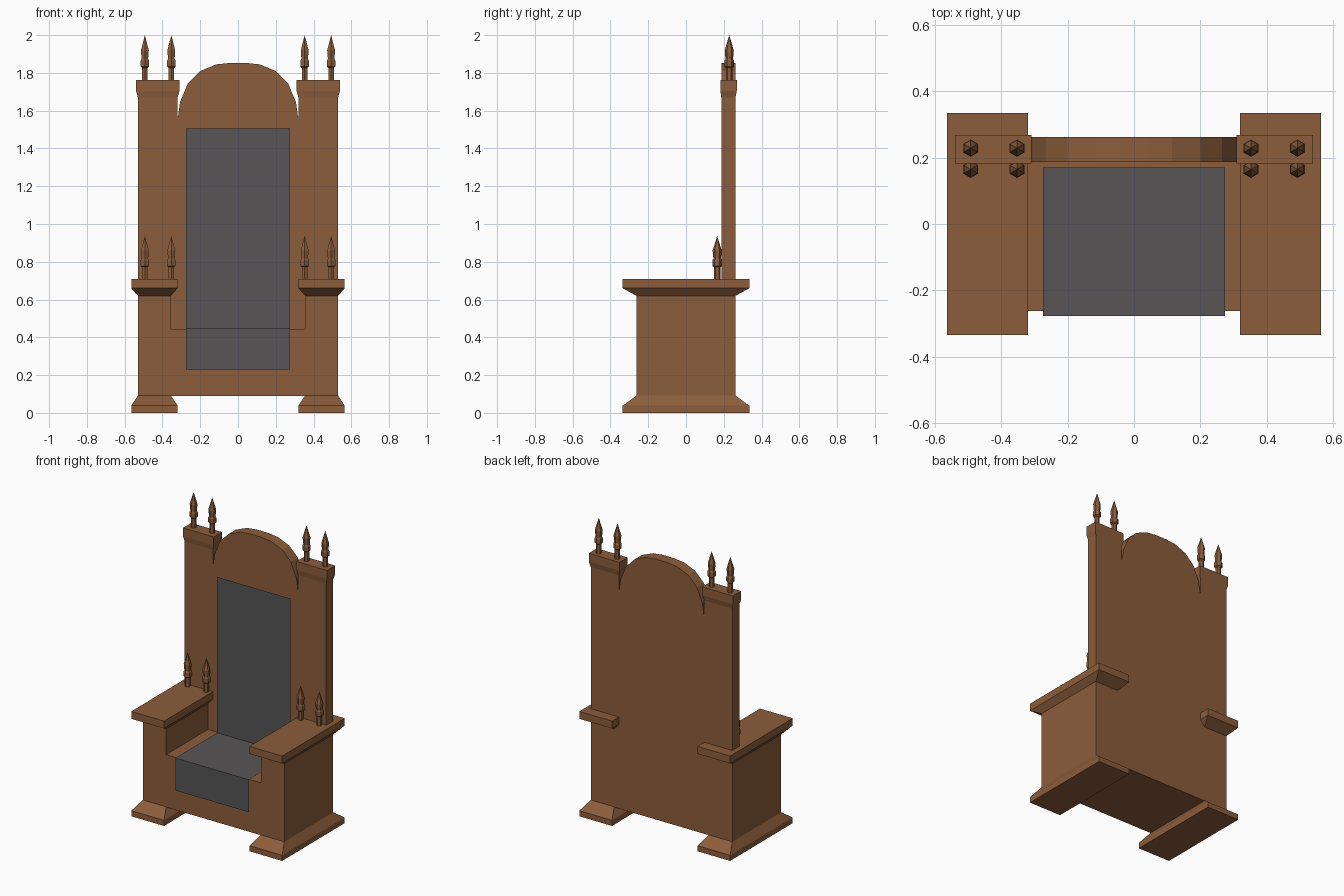
import bpy, bmesh, math

if "Cube" in bpy.data.objects:
    bpy.data.objects.remove(bpy.data.objects["Cube"])


def material(name, rgb):
    m = bpy.data.materials.new(name)
    m.diffuse_color = (*rgb, 1)
    m.use_nodes = True
    m.node_tree.nodes["Principled BSDF"].inputs["Base Color"].default_value = m.diffuse_color
    return m


WOOD = material("brown_wood", (0.26, 0.11, 0.044))
CLOTH = material("grey_cloth", (0.095, 0.09, 0.09))


def make(name, verts, faces, mat=WOOD):
    me = bpy.data.meshes.new(name)
    me.from_pydata(verts, [], faces)
    me.materials.append(mat)
    bm = bmesh.new()
    bm.from_mesh(me)
    bmesh.ops.recalc_face_normals(bm, faces=bm.faces)
    bm.to_mesh(me)
    bm.free()
    ob = bpy.data.objects.new(name, me)
    bpy.context.collection.objects.link(ob)
    return ob


def loft(name, rings, tip=False):
    """Skin a stack of equal-length rings; cap both ends."""
    n = len(rings[0])
    verts = [v for r in rings for v in r]
    faces = [(k * n + i, k * n + (i + 1) % n, (k + 1) * n + (i + 1) % n, (k + 1) * n + i)
             for k in range(len(rings) - 1) for i in range(n)]
    last = (len(rings) - 1) * n
    faces.append(tuple(range(n)))
    if tip:
        verts.append(tip)
        faces += [(last + i, last + (i + 1) % n, len(verts) - 1) for i in range(n)]
    else:
        faces.append(tuple(range(last, last + n)))
    return make(name, verts, faces)


def extrude_y(name, outline, y0, y1):
    return loft(name, [[(x, y, z) for x, z in outline] for y in (y0, y1)])


def rect(x0, x1, y0, y1, z):
    return [(x0, y0, z), (x1, y0, z), (x1, y1, z), (x0, y1, z)]


def mirrored(half):
    """Close a right-hand half outline with its left-hand mirror."""
    return half + [(-x, z) for x, z in reversed(half)]


def finial(name, x, y, z, h):
    prof = [(0.017, 0), (0.017, 0.27), (0.026, 0.30), (0.026, 0.43),
            (0.020, 0.47), (0.024, 0.66)]
    rings = [[(x + r * math.sin(i * math.pi / 3), y + r * math.cos(i * math.pi / 3), z + t * h)
              for i in range(6)] for r, t in prof]
    loft(name, rings, (x, y, z + h))


# Seat block with raised arm sides
extrude_y("seat_and_arms", mirrored([(0.53, 0.09), (0.53, 0.63), (0.355, 0.63), (0.355, 0.445)]),
          -0.262, 0.187)

# Tall back: side posts and central arch
extrude_y("backrest", mirrored([
    (0.53, 0.09), (0.53, 1.70), (0.32, 1.70), (0.32, 1.57), (0.317, 1.57), (0.307, 1.645),
    (0.265, 1.745), (0.20, 1.81), (0.115, 1.845), (0.04, 1.853)]), 0.187, 0.262)

# Upholstery: one folded sheet over the front, seat and back
path = [(-0.277, 0.23), (-0.277, 0.45), (0.17, 0.45), (0.17, 1.505)]
make("upholstery", [(x, y, z) for y, z in path for x in (-0.275, 0.275)],
     [(2 * i, 2 * i + 1, 2 * i + 3, 2 * i + 2) for i in range(3)], CLOTH)

for s, side in ((-1, "left"), (1, "right")):
    inner = (s * 0.355, s * 0.53, -0.262, 0.262)
    outer = (s * 0.32, s * 0.565, -0.335, 0.335)
    # Plinth foot and armrest slab, each with a bevelled flare
    loft(side + "_foot", [rect(*outer, 0), rect(*outer, 0.038), rect(*inner, 0.092)])
    loft(side + "_armrest", [rect(*inner, 0.62), rect(*outer, 0.66), rect(*outer, 0.71)])
    # Post capital
    cap = (s * 0.31, s * 0.54, 0.182, 0.269)
    loft(side + "_post_cap", [rect(s * 0.32, s * 0.53, 0.187, 0.262, 1.67),
                              rect(*cap, 1.705), rect(*cap, 1.762)])
    # Spear-like finials on post tops and armrests
    for x, place in ((0.353, "inner"), (0.493, "outer")):
        finial(f"{side}_{place}_top_finial", s * x, 0.229, 1.762, 0.238)
        finial(f"{side}_{place}_arm_finial", s * x, 0.165, 0.71, 0.227)
